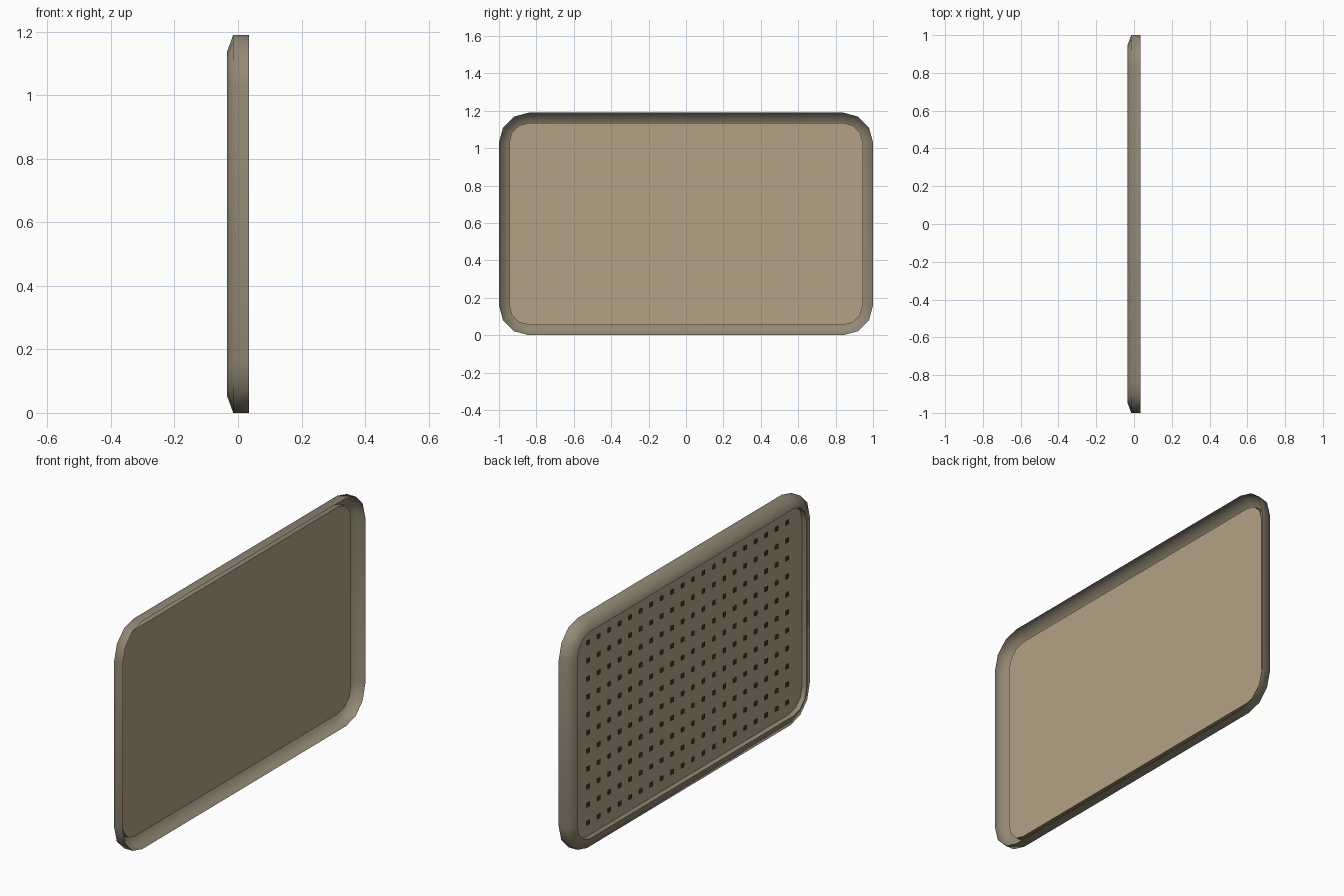
import bpy, bmesh, math

if "Cube" in bpy.data.objects:
    bpy.data.objects.remove(bpy.data.objects["Cube"])

HALF_W, HEIGHT, CORNER = 1.0, 1.19, 0.16
INSET, PANEL_X = 0.055, -0.008


def material(name, rgb):
    m = bpy.data.materials.new(name)
    m.diffuse_color = (*rgb, 1)
    m.use_nodes = True
    m.node_tree.nodes["Principled BSDF"].inputs["Base Color"].default_value = m.diffuse_color
    return m


def make_object(name, bm, mat):
    me = bpy.data.meshes.new(name)
    bm.to_mesh(me)
    bm.free()
    me.materials.append(mat)
    ob = bpy.data.objects.new(name, me)
    bpy.context.collection.objects.link(ob)
    return ob


def outline(bm, x, inset):
    """Rounded rectangle in the YZ plane, three segments per corner."""
    r = CORNER - inset
    cy, cz = HALF_W - CORNER, HEIGHT / 2 - CORNER
    ring = []
    for k, (sy, sz) in enumerate([(1, 1), (-1, 1), (-1, -1), (1, -1)]):
        for s in range(4):
            a = math.radians(90 * k + 30 * s)
            ring.append(bm.verts.new((x, sy * cy + r * math.cos(a),
                                      HEIGHT / 2 + sz * cz + r * math.sin(a))))
    return ring


rim_mat = material("grey_brown", (0.29, 0.25, 0.18))
panel_mat = material("tan", (0.455, 0.365, 0.233))
dot_mat = material("dark_brown", (0.06, 0.05, 0.038))

# Rim: thin sheet running along the side wall, over the bevel and back to the panel
bm = bmesh.new()
rings = [outline(bm, x, i) for x, i in
         [(0.035, 0), (-0.015, 0), (-0.035, INSET), (PANEL_X, INSET)]]
for a, b in zip(rings, rings[1:]):
    for i in range(len(a)):
        j = (i + 1) % len(a)
        bm.faces.new((a[i], b[i], b[j], a[j]))
rim = make_object("rim", bm, rim_mat)
bpy.context.view_layer.objects.active = rim
rim.select_set(True)
bpy.ops.object.shade_smooth_by_angle(angle=math.radians(80))
rim.select_set(False)

# Panel: flat sheet recessed behind the rim
bm = bmesh.new()
bm.faces.new(outline(bm, PANEL_X, INSET)[::-1])
make_object("panel", bm, panel_mat)

# Dots: 20 x 11 grid of small square plates on the -x side
bm = bmesh.new()
for c in range(20):
    for r in range(11):
        y = -0.82 + 1.64 * c / 19
        z = HEIGHT / 2 + 0.094 * (r - 5)
        vs = bmesh.ops.create_cube(bm, size=1)["verts"]
        bmesh.ops.scale(bm, vec=(0.004, 0.022, 0.022), verts=vs)
        bmesh.ops.translate(bm, vec=(PANEL_X - 0.0025, y, z), verts=vs)
make_object("panel_dots", bm, dot_mat)
